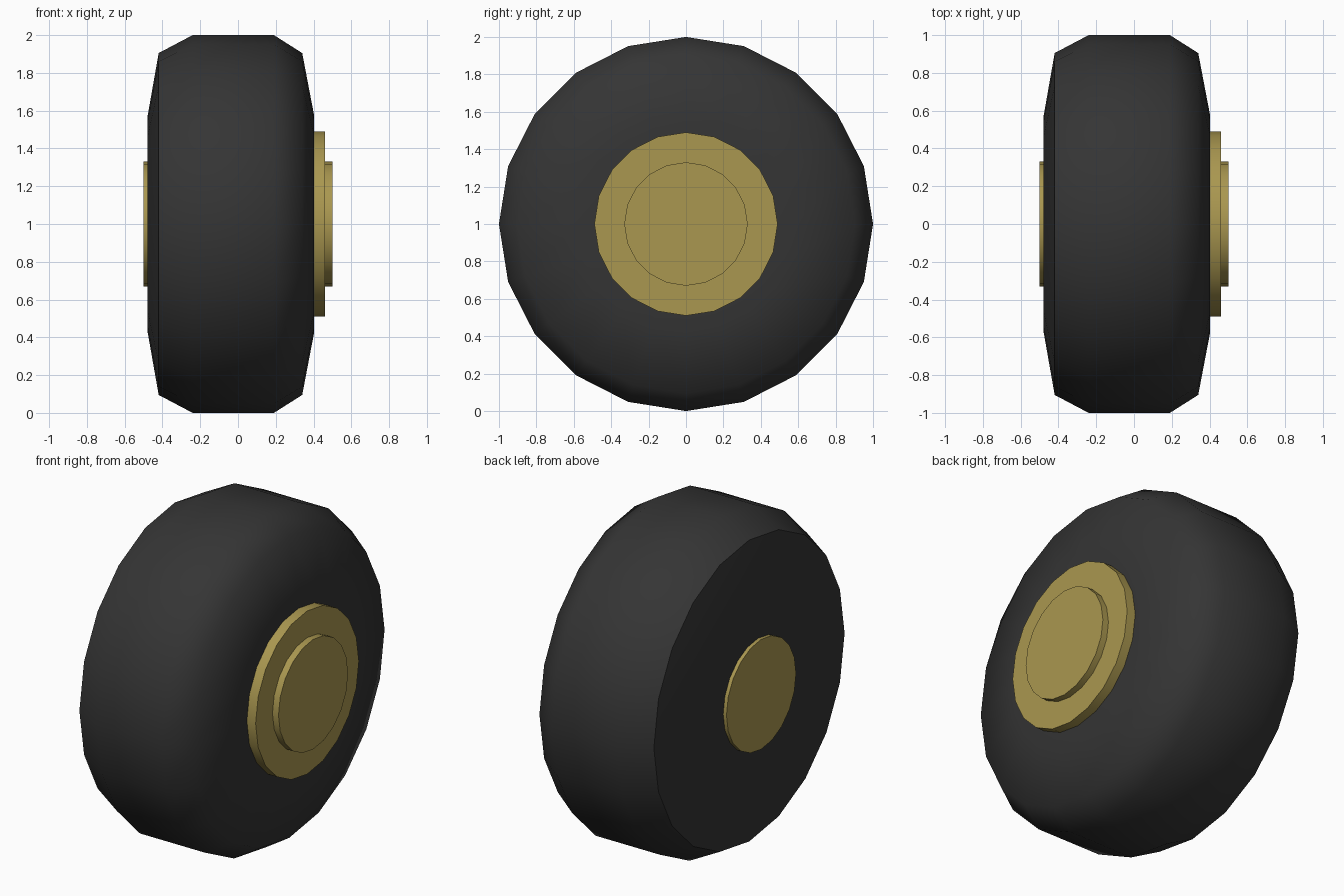
import bpy, bmesh, math

if "Cube" in bpy.data.objects:
    bpy.data.objects.remove(bpy.data.objects["Cube"])

SIDES = 20
CENTRE_Z = 1.0


def material(name, rgb):
    mat = bpy.data.materials.new(name)
    mat.diffuse_color = (*rgb, 1.0)
    mat.use_nodes = True
    mat.node_tree.nodes["Principled BSDF"].inputs["Base Color"].default_value = mat.diffuse_color
    return mat


def lathe_x(name, profile, mat, angle):
    """Closed solid turned around the x axis from (x, radius) points."""
    bm = bmesh.new()
    rings = []
    for x, r in profile:
        rings.append([bm.verts.new((x,
                                    r * math.sin(math.tau * i / SIDES),
                                    r * math.cos(math.tau * i / SIDES)))
                      for i in range(SIDES)])
    for a, b in zip(rings, rings[1:]):
        for i in range(SIDES):
            j = (i + 1) % SIDES
            bm.faces.new((a[i], a[j], b[j], b[i]))
    bm.faces.new(rings[0])
    bm.faces.new(rings[-1])
    bmesh.ops.recalc_face_normals(bm, faces=bm.faces)
    mesh = bpy.data.meshes.new(name)
    bm.to_mesh(mesh)
    bm.free()
    mesh.materials.append(mat)
    obj = bpy.data.objects.new(name, mesh)
    obj.location.z = CENTRE_Z
    bpy.context.collection.objects.link(obj)
    bpy.ops.object.select_all(action='DESELECT')
    obj.select_set(True)
    bpy.context.view_layer.objects.active = obj
    bpy.ops.object.shade_smooth_by_angle(angle=math.radians(angle))
    return obj


rubber = material("rubber", (0.035, 0.035, 0.035))
brass = material("brass", (0.40, 0.31, 0.08))

# Tyre: rounded outer shoulder, crisp edge on the inner wall
lathe_x("tyre", [(-0.478, 0.33), (-0.478, 0.575), (-0.42, 0.905), (-0.24, 1.0),
                 (0.19, 1.0), (0.34, 0.905), (0.402, 0.58), (0.402, 0.40)],
        rubber, 50)

# Hub plate on the outer side
lathe_x("hub_plate", [(0.38, 0.49), (0.46, 0.49)], brass, 30)

# Axle running right through, proud on both sides
lathe_x("axle", [(-0.5, 0.33), (0.5, 0.33)], brass, 30)
